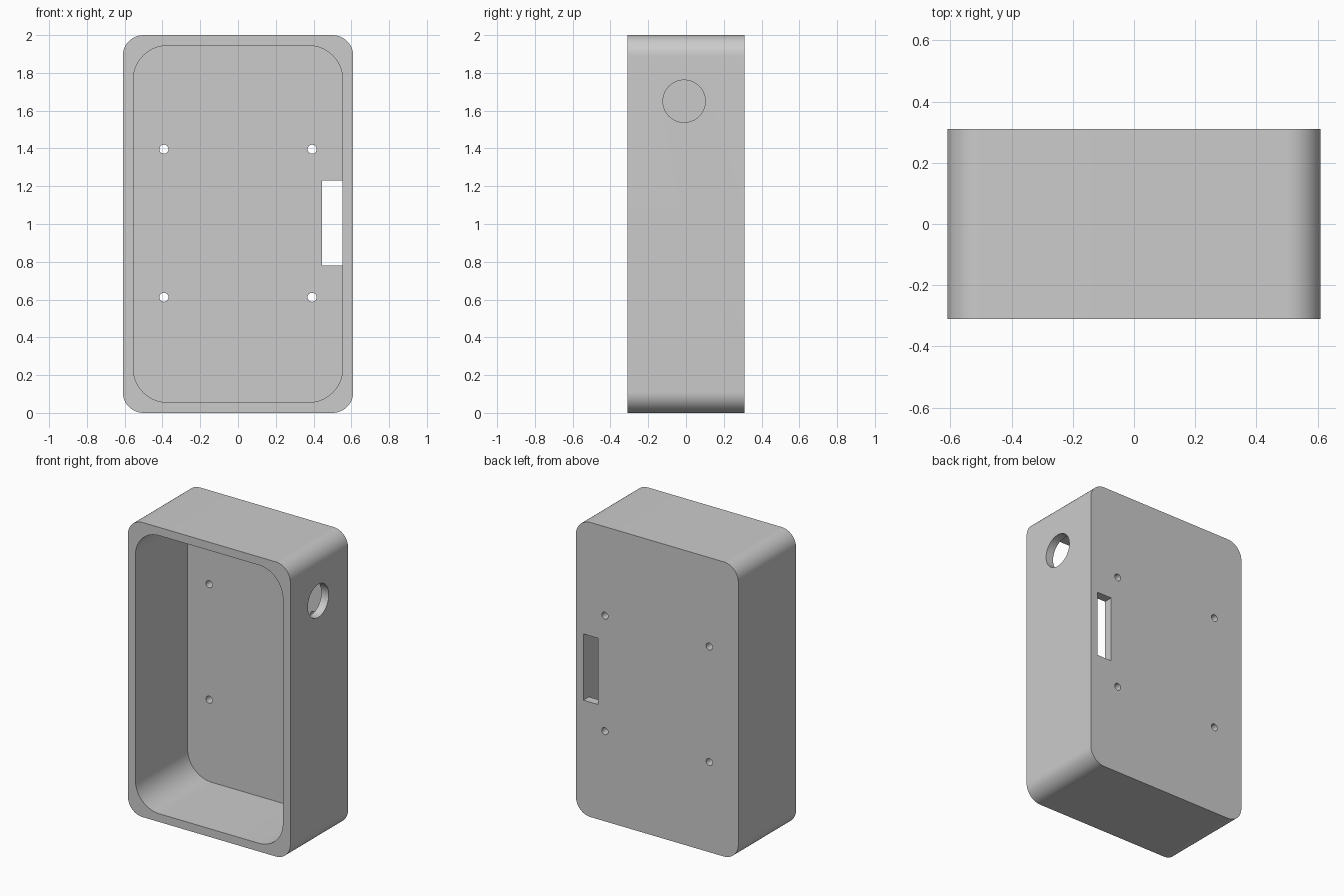
import bpy
import bmesh
from math import pi, cos, sin
from mathutils import Matrix

if "Cube" in bpy.data.objects:
    bpy.data.objects.remove(bpy.data.objects["Cube"])

HALF_W, HALF_D, HEIGHT = 0.61, 0.31, 2.0
WALL = 0.056
MID = HEIGHT / 2

grey = bpy.data.materials.new("matte grey")
grey.use_nodes = True
grey.diffuse_color = (0.6, 0.6, 0.6, 1)
grey.node_tree.nodes["Principled BSDF"].inputs["Base Color"].default_value = (0.6, 0.6, 0.6, 1)


def finish(name, bm):
    bmesh.ops.recalc_face_normals(bm, faces=bm.faces)
    mesh = bpy.data.meshes.new(name)
    bm.to_mesh(mesh)
    bm.free()
    obj = bpy.data.objects.new(name, mesh)
    bpy.context.collection.objects.link(obj)
    mesh.materials.append(grey)
    return obj


def rounded_slab(name, half_w, half_h, radius, y0, y1, steps=20):
    """Rounded rectangle in the xz plane, extruded along y."""
    bm = bmesh.new()
    ring = []
    for quarter, (sx, sz) in enumerate([(1, 1), (-1, 1), (-1, -1), (1, -1)]):
        for i in range(steps + 1):
            a = (quarter + i / steps) * pi / 2
            ring.append(bm.verts.new((sx * (half_w - radius) + radius * cos(a), y0,
                                      MID + sz * (half_h - radius) + radius * sin(a))))
    face = bm.faces.new(ring)
    ext = bmesh.ops.extrude_face_region(bm, geom=[face])
    moved = [v for v in ext["geom"] if isinstance(v, bmesh.types.BMVert)]
    bmesh.ops.translate(bm, verts=moved, vec=(0, y1 - y0, 0))
    return finish(name, bm)


def cylinder(name, centre, radius, depth, axis, sides):
    bm = bmesh.new()
    turn = Matrix.Rotation(pi / 2, 4, axis)
    bmesh.ops.create_cone(bm, cap_ends=True, segments=sides, radius1=radius, radius2=radius,
                          depth=depth, matrix=Matrix.Translation(centre) @ turn)
    return finish(name, bm)


def block(name, centre, size):
    bm = bmesh.new()
    bmesh.ops.create_cube(bm, size=1, matrix=Matrix.Translation(centre) @ Matrix.Diagonal((*size, 1)))
    return finish(name, bm)


# Outer shell, open at the front
case = rounded_slab("enclosure", HALF_W, MID, 0.11, -HALF_D, HALF_D)

# Cavity, side cable hole and back slot
cutters = [
    rounded_slab("cavity_cutter", HALF_W - WALL, MID - WALL, 0.18, -HALF_D - 0.1, HALF_D - 0.06),
    cylinder("cable_hole_cutter", (HALF_W, -0.01, 1.65), 0.112, 0.3, 'Y', 64),
    block("slot_cutter", (0.4995, HALF_D, 1.004), (0.109, 0.2, 0.45)),
]
# Four screw holes through the back
for x in (-0.392, 0.392):
    for z in (0.612, 1.396):
        cutters.append(cylinder("screw_hole_cutter", (x, HALF_D, z), 0.024, 0.2, 'X', 24))

bpy.ops.object.select_all(action='DESELECT')
case.select_set(True)
bpy.context.view_layer.objects.active = case
for cutter in cutters:
    cutter.hide_render = True
    mod = case.modifiers.new("cut", 'BOOLEAN')
    mod.operation = 'DIFFERENCE'
    mod.solver = 'EXACT'
    mod.object = cutter
    bpy.ops.object.modifier_apply(modifier=mod.name)
    bpy.data.objects.remove(cutter)

bpy.ops.object.shade_smooth_by_angle(angle=pi / 6)
